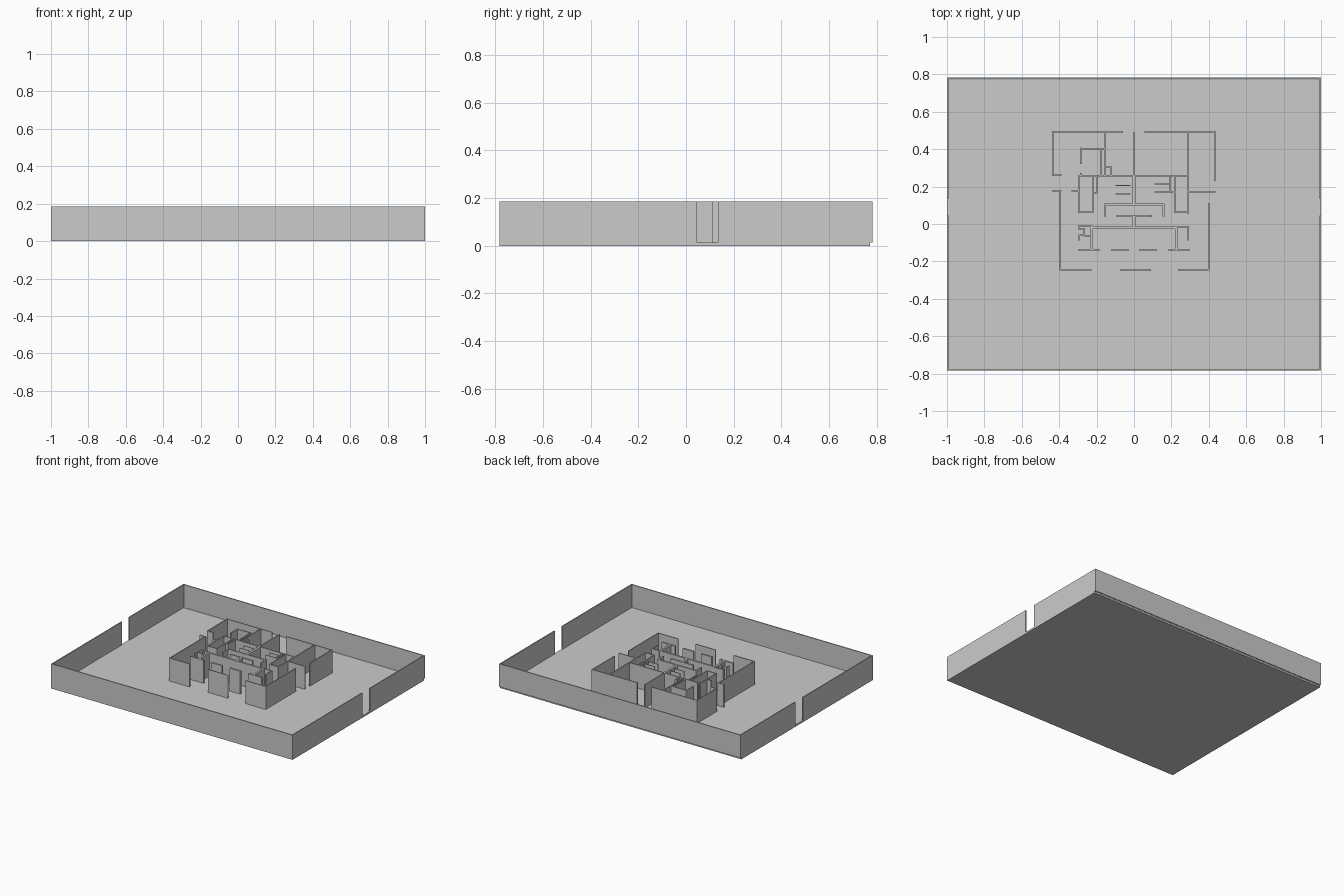
import bpy, bmesh
from mathutils import Matrix, Vector

FLOOR, TOP = 0.013, 0.185


def walls(name, paths, t, mirror=False, z0=FLOOR, z1=TOP):
    """Upright walls of thickness t along axis-aligned polylines, as one object."""
    bm = bmesh.new()
    for path in paths:
        for side in ((1, -1) if mirror else (1,)):
            pts = [(side * x, y) for x, y in path]
            last = len(pts) - 2
            for i, (a, b) in enumerate(zip(pts, pts[1:])):
                a, b = Vector(a), Vector(b)
                d = (b - a).normalized()
                # overlap at corners only
                if i > 0:
                    a = a - d * t / 2
                if i < last:
                    b = b + d * t / 2
                c = (a + b) / 2
                sx, sy = abs(b.x - a.x), abs(b.y - a.y)
                m = Matrix.Translation((c.x, c.y, (z0 + z1) / 2)) @ Matrix.Diagonal(
                    (max(sx, t), max(sy, t), z1 - z0, 1))
                bmesh.ops.create_cube(bm, size=1, matrix=m)
    me = bpy.data.meshes.new(name)
    bm.to_mesh(me)
    bm.free()
    ob = bpy.data.objects.new(name, me)
    bpy.context.collection.objects.link(ob)
    return ob


# Ground slab, stopping just short of the back wall
bpy.ops.mesh.primitive_cube_add(size=1, location=(0, -0.005, FLOOR / 2))
slab = bpy.context.object
slab.name = "ground_slab"
slab.scale = (2, 1.556, FLOOR)

# Compound wall with a gate gap on both sides
X, Y = 0.996, 0.779
walls("compound_wall_front", [[(-X, 0.046), (-X, -Y), (X, -Y), (X, 0.046)]], 0.008)
walls("compound_wall_back", [[(-X, 0.134), (-X, Y), (X, Y), (X, 0.134)]], 0.008)

# Outer shell of the house
walls("house_outer_wall", [
    [(-0.387, 0.26), (-0.435, 0.26), (-0.435, 0.493), (-0.06, 0.493)],
    [(0.057, 0.493), (0.431, 0.493), (0.431, 0.23)],
    [(-0.439, 0.177), (-0.387, 0.177)],
    [(-0.333, 0.177), (-0.296, 0.177)],
    [(0.291, 0.173), (0.435, 0.173)],
    [(-0.395, 0.177), (-0.395, -0.244), (-0.227, -0.244)],
    [(-0.075, -0.244), (0.09, -0.244)],
    [(0.235, -0.244), (0.4, -0.244), (0.4, 0.112)],
], 0.007)

# Back rooms
walls("back_room_wall", [
    [(-0.157, 0.493), (-0.157, 0.257)],
    [(-0.002, 0.493), (-0.002, 0.257)],
    [(0.29, 0.493), (0.29, 0.054)],
    [(-0.285, 0.41), (-0.285, 0.32)],
    [(-0.285, 0.273), (-0.285, 0.257)],
    [(-0.285, 0.402), (-0.157, 0.402)],
    [(-0.176, 0.402), (-0.176, 0.257)],
    [(-0.157, 0.306), (-0.125, 0.306), (-0.125, 0.26)],
    [(-0.296, 0.257), (0.291, 0.257)],
], 0.008)

# Middle rooms
walls("middle_side_room_wall", [
    [(-0.296, 0.257), (-0.296, 0.064), (-0.22, 0.064), (-0.22, 0.257)],
    [(0.29, 0.064), (0.218, 0.064), (0.218, 0.257)],
    [(-0.22, 0.165), (-0.2, 0.165), (-0.2, 0.257)],
    [(0.218, 0.171), (0.194, 0.171), (0.194, 0.25)],
], 0.008)
walls("shelf_partition", [
    [(-0.098, 0.206), (-0.018, 0.206)],
    [(-0.098, 0.16), (-0.018, 0.16)],
    [(0.11, 0.214), (0.192, 0.214)],
    [(0.11, 0.171), (0.192, 0.171)],
], 0.004)
walls("core_spine_wall", [
    [(0.001, 0.257), (0.001, 0.1)],
    [(0.001, 0.043), (0.001, -0.02)],
], 0.016)
walls("core_room_wall", [
    [(-0.156, 0.04), (-0.156, 0.104), (0.158, 0.104), (0.158, 0.04)],
    [(-0.093, 0.043), (0.095, 0.043)],
], 0.011)

# Front hall with door and window piers
walls("front_hall_wall", [[(-0.225, -0.139), (-0.225, -0.02), (0.225, -0.02),
                           (0.225, -0.139)]], 0.014)
walls("front_pier", [
    [(-0.296, -0.139), (-0.184, -0.139)],
    [(-0.12, -0.139), (-0.03, -0.139)],
], 0.013, mirror=True)
walls("front_closet_wall", [
    [(-0.22, -0.012), (-0.296, -0.012), (-0.296, -0.026), (-0.266, -0.026),
     (-0.266, -0.064), (-0.23, -0.064)],
    [(-0.296, -0.06), (-0.266, -0.06)],
    [(-0.296, -0.06), (-0.296, -0.088)],
    [(0.23, -0.014), (0.29, -0.014), (0.29, -0.088)],
], 0.007)
